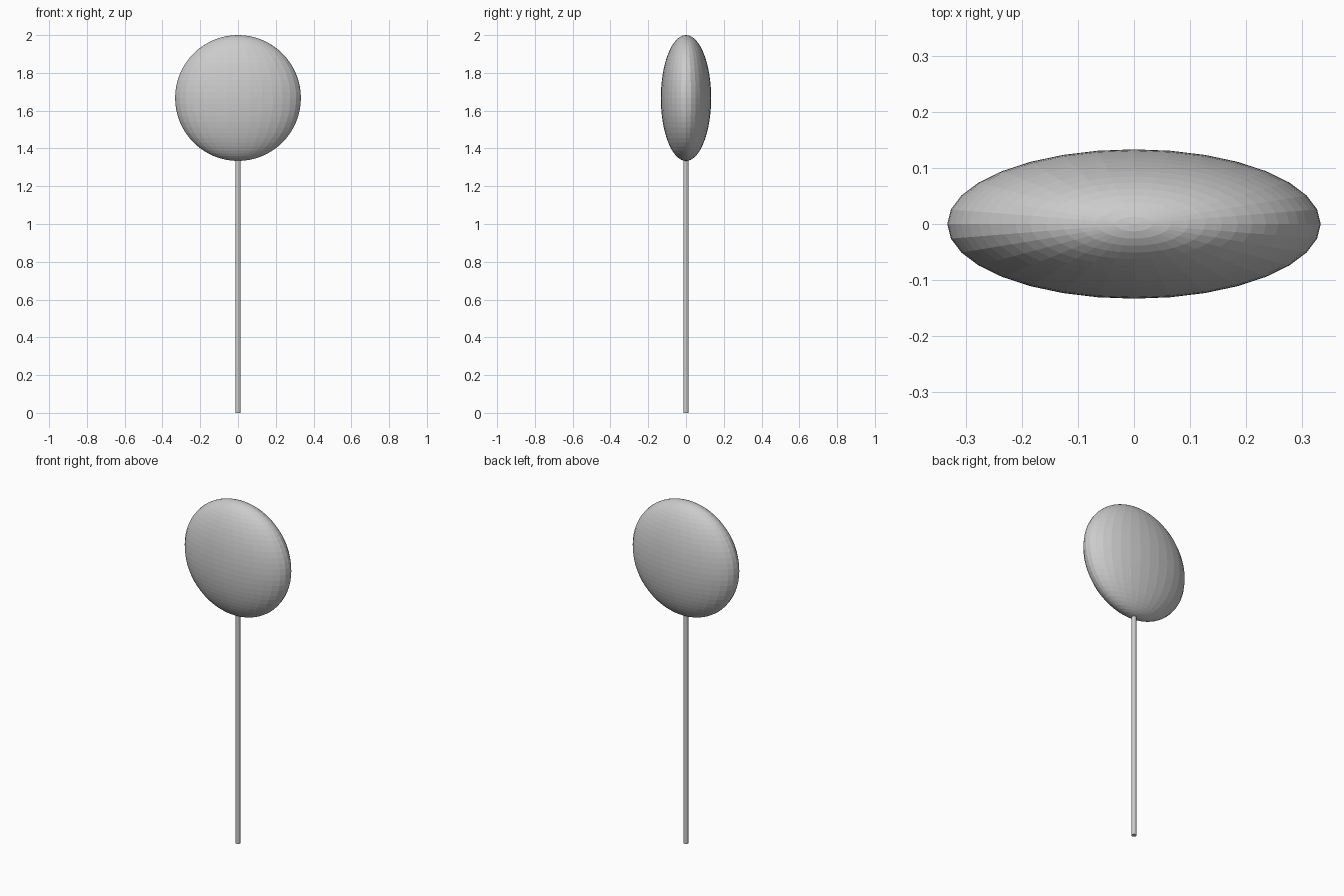
import bpy

if "Cube" in bpy.data.objects:
    bpy.data.objects.remove(bpy.data.objects["Cube"])

R = 0.333          # candy radius
CENTRE_Z = 2 - R   # candy top touches z = 2

# Flattened round candy head
bpy.ops.mesh.primitive_uv_sphere_add(segments=32, ring_count=32, radius=1,
                                     location=(0, 0, CENTRE_Z))
candy = bpy.context.object
candy.name = "candy_head"
candy.scale = (R, R * 0.4, R)
bpy.ops.object.transform_apply(location=False, rotation=False, scale=True)
bpy.ops.object.shade_flat()

# Thin stick, its top just seated in the candy
stick_height = CENTRE_Z - R + 0.005
bpy.ops.mesh.primitive_cylinder_add(vertices=12, radius=0.0133, depth=stick_height,
                                    location=(0, 0, stick_height / 2))
stick = bpy.context.object
stick.name = "stick"
bpy.ops.object.shade_flat()
